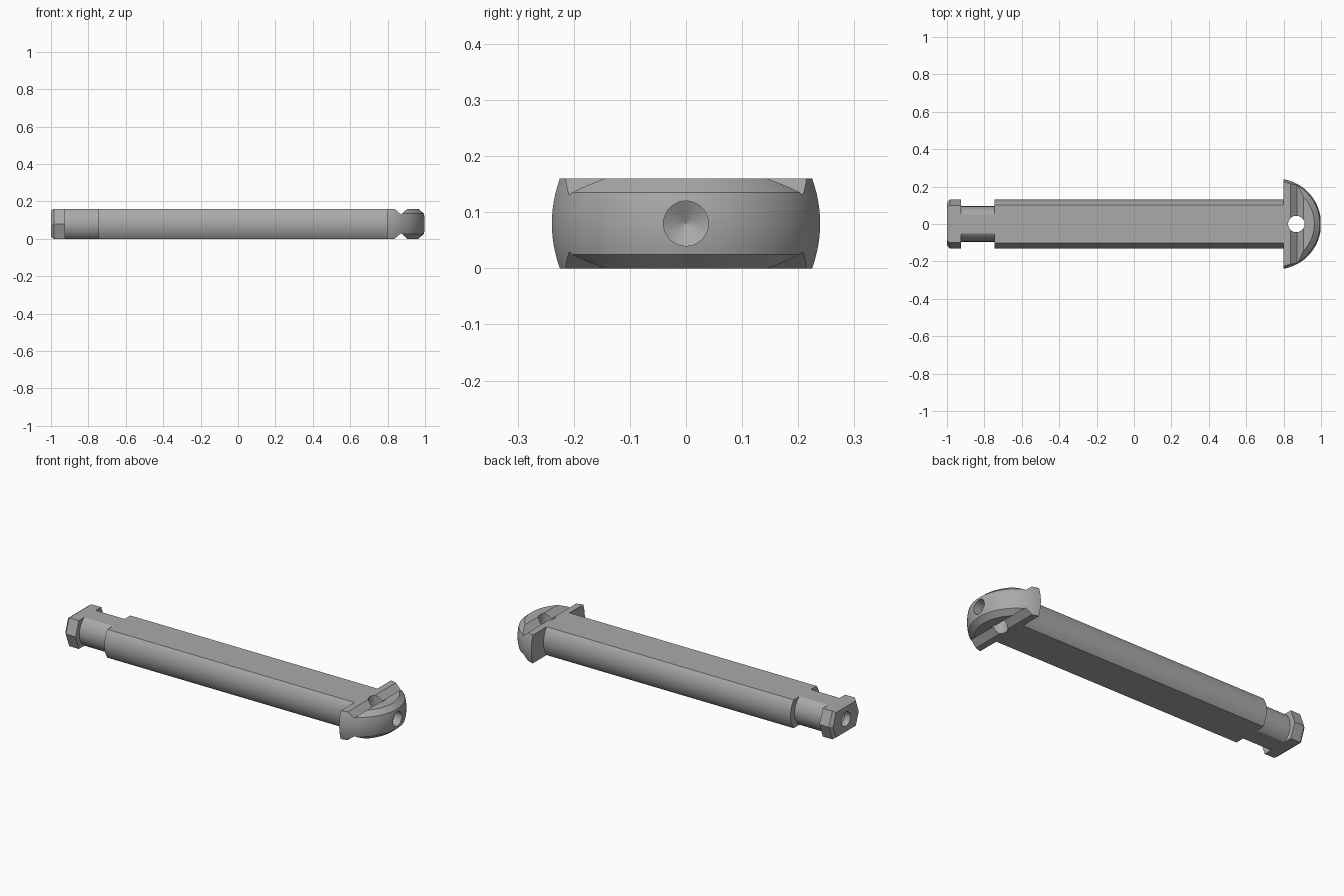
import bpy, bmesh, math
from mathutils import Matrix, Vector

if "Cube" in bpy.data.objects:
    bpy.data.objects.remove(bpy.data.objects["Cube"])

H = 0.16          # overall thickness
MID = H / 2

steel = bpy.data.materials.new("plain_grey_steel")
steel.use_nodes = True
GREY = (0.4, 0.4, 0.4, 1)
steel.diffuse_color = GREY
steel.node_tree.nodes["Principled BSDF"].inputs["Base Color"].default_value = GREY


def finish(name, bm):
    bmesh.ops.recalc_face_normals(bm, faces=bm.faces)
    mesh = bpy.data.meshes.new(name)
    bm.to_mesh(mesh)
    bm.free()
    obj = bpy.data.objects.new(name, mesh)
    mesh.materials.append(steel)
    bpy.context.collection.objects.link(obj)
    return obj


def slice_off(bm, point, normal):
    """Remove everything on the normal side of a plane and cap the cut."""
    geom = bm.verts[:] + bm.edges[:] + bm.faces[:]
    cut = bmesh.ops.bisect_plane(bm, geom=geom, plane_co=point, plane_no=normal,
                                 clear_outer=True, dist=1e-6)["geom_cut"]
    edges = [e for e in cut if isinstance(e, bmesh.types.BMEdge)]
    if edges:
        bmesh.ops.contextual_create(bm, geom=edges)


def lathe(profile, axis, centre, steps=96):
    """Closed solid from (radius, offset) pairs turned about the x or z axis."""
    bm = bmesh.new()
    rings = []
    for r, h in profile:
        ring = []
        for i in range(steps):
            a = math.tau * i / steps
            u, v = r * math.cos(a), r * math.sin(a)
            co = Vector((u, v, h)) if axis == "z" else Vector((h, u, v))
            ring.append(bm.verts.new(co + Vector(centre)))
        rings.append(ring)
    for a, b in zip(rings, rings[1:]):
        for i in range(steps):
            j = (i + 1) % steps
            bm.faces.new((a[i], a[j], b[j], b[i]))
    bm.faces.new(rings[0])
    bm.faces.new(rings[-1])
    return bm


def flatted_rod(name, radius, x0, x1, steps=96):
    """Round rod milled flat on its top and underside."""
    bm = lathe([(radius, x0), (radius, x1)], "x", (0, 0, MID), steps)
    slice_off(bm, (0, 0, H), (0, 0, 1))
    slice_off(bm, (0, 0, 0), (0, 0, -1))
    return finish(name, bm)


def drill(target, cutter):
    mod = target.modifiers.new("drill", "BOOLEAN")
    mod.operation = "DIFFERENCE"
    mod.solver = "EXACT"
    mod.object = cutter
    cutter.hide_render = True
    cutter.hide_set(True)


# Shaft and narrow neck
shaft = flatted_rod("shaft", 0.13, -0.745, 0.805)
neck = flatted_rod("neck", 0.095, -0.93, -0.74)

# Six-sided tail block with a bevelled outer end
bm = bmesh.new()
rings = []
for x, k in ((-1, 0.88), (-0.985, 1), (-0.925, 1)):
    rings.append([bm.verts.new((x, y * k, MID + z * k)) for y, z in
                  ((0.13, 0), (0.1, MID), (-0.1, MID),
                   (-0.13, 0), (-0.1, -MID), (0.1, -MID))])
for a, b in zip(rings, rings[1:]):
    for i in range(6):
        j = (i + 1) % 6
        bm.faces.new((a[i], a[j], b[j], b[i]))
bm.faces.new(rings[0])
bm.faces.new(rings[-1])
tail_block = finish("tail_block", bm)

# Half-round head, split at the bottom of its V grooves
CX, R = 0.757, 0.243
GROOVE_X, DEPTH = 0.872, 0.03


def barrel(z):
    return R - 0.014 * ((z - MID) / MID) ** 2


heights = [H * i / 12 for i in range(13)]
bm = lathe([(barrel(z), z) for z in heights], "z", (CX, 0, 0), 128)
slice_off(bm, (0.8, 0, 0), (-1, 0, 0))
slice_off(bm, (GROOVE_X, 0, 0), (1, 0, 0))
for z, s in ((H - DEPTH, 1), (DEPTH, -1)):
    slice_off(bm, (GROOVE_X, 0, z), (DEPTH, 0, s * 0.035))
head_rear = finish("head_rear", bm)

rim = [z for z in heights if 0.025 < z < 0.135]
front = [(0.207, 0), (barrel(0.025), 0.025)] + [(barrel(z), z) for z in rim]
front += [(barrel(0.135), 0.135), (0.207, H)]
bm = lathe(front, "z", (CX, 0, 0), 128)
slice_off(bm, (GROOVE_X, 0, 0), (-1, 0, 0))
for z, s in ((H - DEPTH, 1), (DEPTH, -1)):
    slice_off(bm, (GROOVE_X, 0, z), (-DEPTH, 0, s * 0.033))
head_front = finish("head_front", bm)

# Cross hole through the head, and drill-point holes in both ends
cross_hole = finish("cross_hole_cutter",
                    lathe([(0.044, -0.1), (0.044, 0.3)], "z", (0.868, 0, 0), 48))
nose_hole = finish("nose_hole_cutter", lathe(
    [(0.04, 0.1), (0.04, -0.05), (0.0005, -0.072)], "x", (1, 0, MID), 48))
tail_hole = finish("tail_hole_cutter", lathe(
    [(0.04, -0.1), (0.04, 0.035), (0.0005, 0.058)], "x", (-1, 0, MID), 48))
drill(head_rear, cross_hole)
drill(head_front, cross_hole)
drill(head_front, nose_hole)
drill(tail_block, tail_hole)

# Smooth round surfaces, crisp machined edges
for obj in (shaft, neck, tail_block, head_rear, head_front):
    bpy.ops.object.select_all(action="DESELECT")
    obj.select_set(True)
    bpy.context.view_layer.objects.active = obj
    for mod in list(obj.modifiers):
        bpy.ops.object.modifier_apply(modifier=mod.name)
    bpy.ops.object.shade_smooth_by_angle(angle=math.radians(25))
for cutter in (cross_hole, nose_hole, tail_hole):
    bpy.data.objects.remove(cutter)
